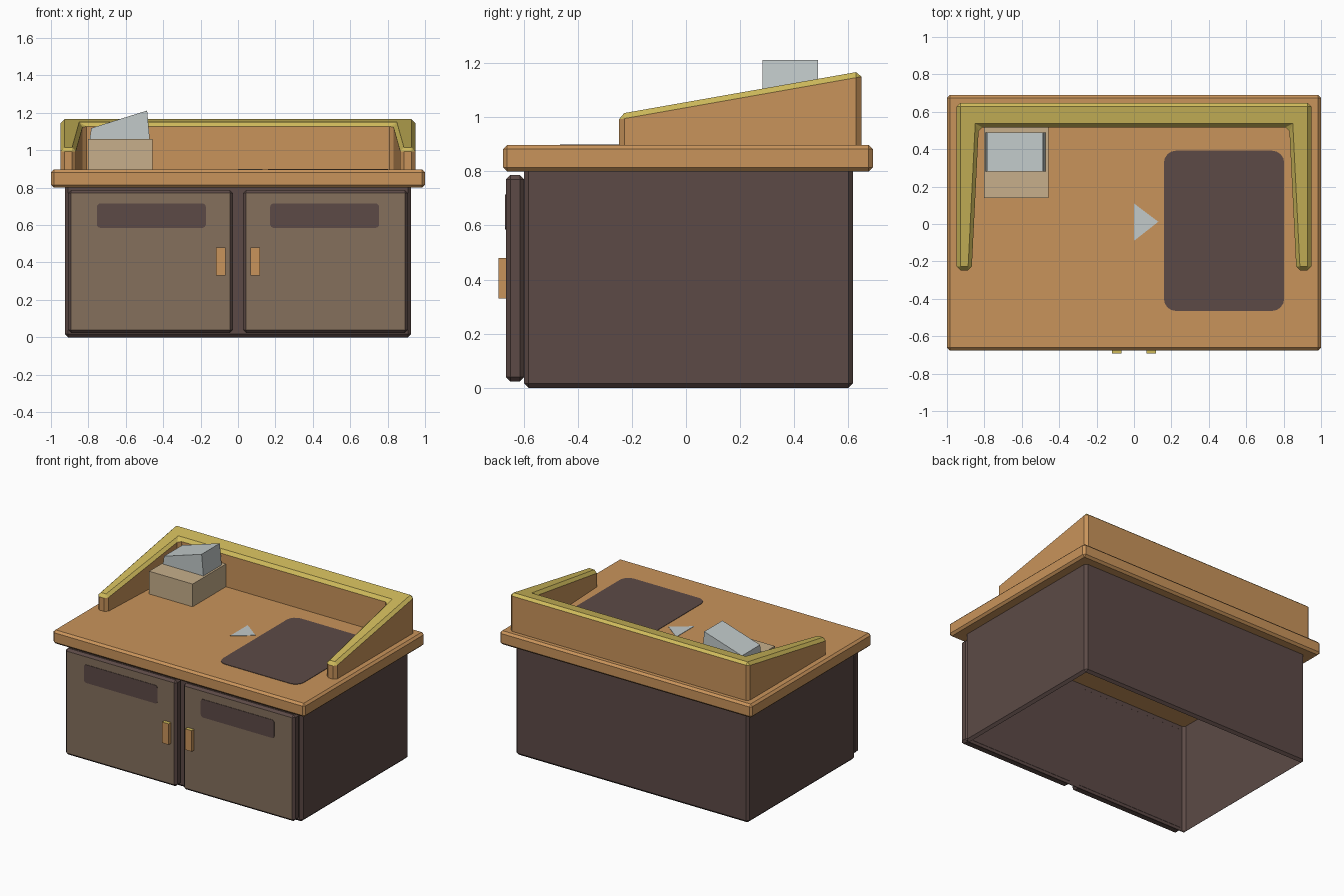
import bpy, bmesh, math
from mathutils import Vector

if "Cube" in bpy.data.objects:
    bpy.data.objects.remove(bpy.data.objects["Cube"])


def material(name, hexcode):
    rgb = [int(hexcode[i:i + 2], 16) / 255 for i in (0, 2, 4)]
    lin = [c / 12.92 if c <= 0.04045 else ((c + 0.055) / 1.055) ** 2.4 for c in rgb]
    m = bpy.data.materials.new(name)
    m.diffuse_color = (*lin, 1)
    m.use_nodes = True
    m.node_tree.nodes["Principled BSDF"].inputs["Base Color"].default_value = m.diffuse_color
    return m


ORANGE = material("orange wood", "C9945B")
MAUVE = material("dark mauve", "5C4A46")
TAN = material("door tan", "85705C")
YELLOW = material("trim yellow", "CFBA5B")
BEIGE = material("beige", "C7AF8B")
GREY = material("pale grey", "C2CACA")


def finish(bm, name, *mats):
    bmesh.ops.recalc_face_normals(bm, faces=bm.faces)
    me = bpy.data.meshes.new(name)
    bm.to_mesh(me)
    bm.free()
    for m in mats:
        me.materials.append(m)
    ob = bpy.data.objects.new(name, me)
    bpy.context.collection.objects.link(ob)
    return ob


def box(lo, hi):
    bm = bmesh.new()
    bmesh.ops.create_cube(bm, size=1)
    for v in bm.verts:
        v.co = Vector([l + (c + 0.5) * (h - l) for l, h, c in zip(lo, hi, v.co)])
    return bm


def prism(points, offset):
    """Extrude a closed outline of 3D points by an offset."""
    bm = bmesh.new()
    f = bm.faces.new([bm.verts.new(p) for p in points])
    ext = bmesh.ops.extrude_face_region(bm, geom=[f], use_keep_orig=True)
    for v in ext["geom"]:
        if isinstance(v, bmesh.types.BMVert):
            v.co += Vector(offset)
    bmesh.ops.recalc_face_normals(bm, faces=bm.faces)
    return bm


def bevel(bm, width, keep=lambda e: True):
    bmesh.ops.bevel(bm, geom=[e for e in bm.edges if keep(e)], offset=width,
                    segments=1, profile=0.5, affect='EDGES')
    bmesh.ops.recalc_face_normals(bm, faces=bm.faces)


def rounded(x0, x1, y0, y1, r, n=4):
    """Outline of a rounded rectangle."""
    pts = []
    corners = ((x1 - r, y1 - r), (x0 + r, y1 - r), (x0 + r, y0 + r), (x1 - r, y0 + r))
    for k, (cx, cy) in enumerate(corners):
        for i in range(n + 1):
            a = math.pi / 2 * (k + i / n)
            pts.append((cx + r * math.cos(a), cy + r * math.sin(a)))
    return pts


# Cabinet shell, open underneath
bm = box((-0.925, -0.598, 0), (0.925, 0.617, 0.805))
bevel(bm, 0.017, lambda e: min(v.co.z for v in e.verts) < 0.1)
bmesh.ops.delete(bm, geom=[f for f in bm.faces if abs(f.normal.z) > 0.9], context='FACES')
finish(bm, "cabinet_body", MAUVE)

# Countertop
bm = box((-1, -0.676, 0.80), (1, 0.69, 0.897))
bevel(bm, 0.015)
finish(bm, "countertop", ORANGE)

# Doors, vent panels and handles on both sides
for side, s in (("left", -1), ("right", 1)):
    x0, x1 = sorted((s * 0.026, s * 0.91))
    bm = box((x0, -0.665, 0.024), (x1, -0.597, 0.786))
    bevel(bm, 0.016)
    for f in bm.faces:
        f.material_index = int(f.normal.y < -0.9)
    finish(bm, side + "_door", MAUVE, TAN)

    x0, x1 = sorted((s * 0.172, s * 0.754))
    outline = rounded(x0, x1, 0.585, 0.715, 0.018)
    finish(prism([(x, -0.664, z) for x, z in outline], (0, -0.004, 0)),
           side + "_door_panel", MAUVE)

    x0, x1 = sorted((s * 0.066, s * 0.117))
    bm = box((x0, -0.692, 0.33), (x1, -0.663, 0.48))
    for f in bm.faces:
        f.material_index = int(f.normal.z > 0.9)
    finish(bm, side + "_handle", ORANGE, YELLOW)

# Raised surround: U outline with a sloping, yellow-trimmed top
half = [(0.948, 0.648), (0.948, -0.248), (0.868, -0.248), (0.83, 0.517)]
outline = half + [(-x, y) for x, y in reversed(half)]
bm = prism([(x, y, 0.893) for x, y in outline], (0, 0, 0.2))
for v in bm.verts:
    if v.co.z > 1:
        v.co.z = 1.015 + 0.1765 * (v.co.y + 0.23)
bevel(bm, 0.02, lambda e: max(v.co.z for v in e.verts) > 0.95)
for f in bm.faces:
    f.material_index = int(f.normal.z > 0.3)
finish(bm, "counter_surround", ORANGE, YELLOW)

# Till: base block and slanted display
finish(box((-0.803, 0.14, 0.893), (-0.458, 0.517, 1.06)), "till_base", BEIGE)
profile = [(-0.793, 1.058), (-0.785, 1.118), (-0.486, 1.212), (-0.472, 1.058)]
finish(prism([(x, 0.282, z) for x, z in profile], (0, 0.206, 0)), "till_display", GREY)

# Painted details on the counter
finish(prism([(x, y, 0.896) for x, y in rounded(0.16, 0.803, -0.465, 0.392, 0.065)],
             (0, 0, 0.004)), "counter_mat", MAUVE)
finish(prism([(0, 0.11, 0.896), (0, -0.09, 0.896), (0.13, 0.012, 0.896)],
             (0, 0, 0.004)), "arrow_mark", GREY)
